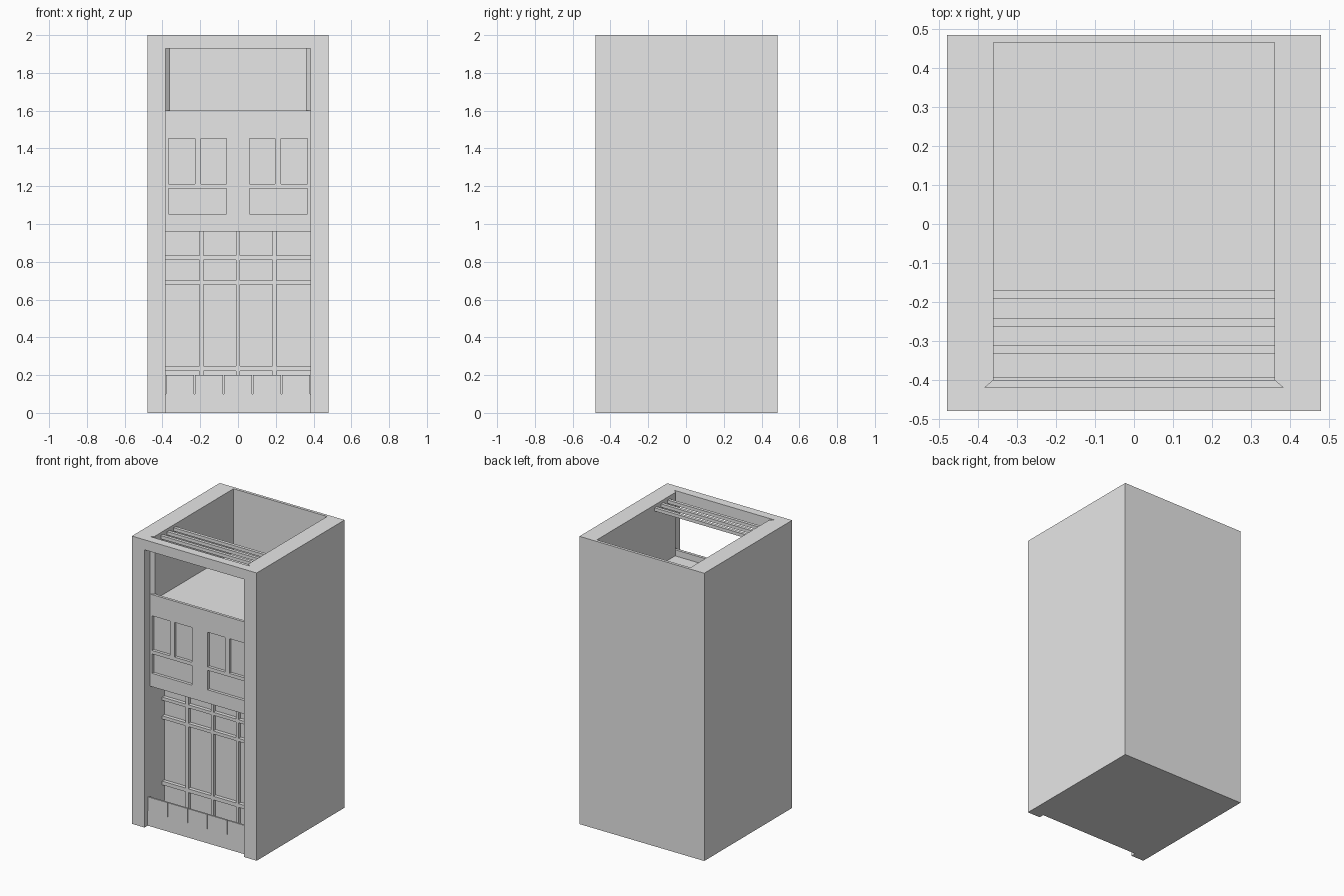
import bpy
import bmesh

cube = bpy.data.objects.get("Cube")
if cube:
    bpy.data.objects.remove(cube, do_unlink=True)

GREY = (0.8, 0.8, 0.8, 1.0)
stone = bpy.data.materials.new("plain_grey")
stone.use_nodes = True
stone.diffuse_color = GREY
stone.node_tree.nodes["Principled BSDF"].inputs["Base Color"].default_value = GREY

W, FRONT, BACK, TOP = 0.48, -0.48, 0.485, 2.0   # outer block
BAY, SHAFT = 0.383, 0.36                        # half widths of the front bay and shaft
FACE, INNER = -0.42, -0.40                      # facade plane and shaft front


def finish(name, bm):
    mesh = bpy.data.meshes.new(name)
    bm.to_mesh(mesh)
    bm.free()
    mesh.materials.append(stone)
    obj = bpy.data.objects.new(name, mesh)
    bpy.context.collection.objects.link(obj)
    return obj


def prism(name, plan, z0, z1):
    """Extrude a plan outline between two heights."""
    bm = bmesh.new()
    low = [bm.verts.new((x, y, z0)) for x, y in plan]
    high = [bm.verts.new((x, y, z1)) for x, y in plan]
    bm.faces.new(low)
    bm.faces.new(high)
    for i in range(len(plan)):
        j = (i + 1) % len(plan)
        bm.faces.new((low[i], low[j], high[j], high[i]))
    bmesh.ops.recalc_face_normals(bm, faces=bm.faces)
    return finish(name, bm)


def box(name, x0, x1, y0, y1, z0, z1):
    return prism(name, [(x0, y0), (x1, y0), (x1, y1), (x0, y1)], z0, z1)


def mirrored(half):
    """Complete a right-hand outline with its mirror image."""
    return half + [(-x, y) for x, y in reversed(half)]


def notched(depth_y):
    """Outer block with a bay cut into its front as far as depth_y."""
    return mirrored([(BAY, depth_y), (BAY, FRONT), (W, FRONT), (W, BACK)])


# Main block, in storeys: base, door niche, upper storey, open shaft
prism("base", notched(-0.445), 0, 0.1)
prism("door_storey", notched(-0.26), 0.1, 0.96)
prism("upper_storey", notched(-0.395), 0.96, 1.56)
prism("shaft_walls", mirrored([(SHAFT, 0.465), (SHAFT, INNER), (BAY, FACE),
                               (BAY, FRONT), (W, FRONT), (W, BACK)]), 1.56, TOP)
box("lintel", -BAY, BAY, FRONT, FACE, 1.93, TOP)

# Upper facade with sunken panels
xs = [0.06, 0.195, 0.227, 0.367, BAY]
xs = [-x for x in reversed(xs)] + xs
zs = [0.96, 1.053, 1.188, 1.212, 1.453, 1.6]
bm = bmesh.new()
grid = [[bm.verts.new((x, FACE, z)) for x in xs] for z in zs]
pockets = []
for r in range(len(zs) - 1):
    for c in range(len(xs) - 1):
        face = bm.faces.new((grid[r][c], grid[r][c + 1], grid[r + 1][c + 1], grid[r + 1][c]))
        wide = r == 1 and c in (1, 2, 3, 5, 6, 7)
        tall = r == 3 and c in (1, 3, 5, 7)
        if wide or tall:
            pockets.append(face)
new = bmesh.ops.extrude_face_region(bm, geom=pockets)["geom"]
bmesh.ops.translate(bm, vec=(0, 0.02, 0),
                    verts=[g for g in new if isinstance(g, bmesh.types.BMVert)])
stale = [f for f in pockets if f.is_valid]
if stale:
    bmesh.ops.delete(bm, geom=stale, context="FACES_ONLY")
finish("upper_facade", bm)

# Solid edges behind the facade: sill below, parapet lip above
box("facade_sill", -BAY, BAY, FACE + 0.001, -0.39, 0.96, 1.04)
prism("facade_lip", mirrored([(BAY, FACE + 0.001), (SHAFT, INNER)]), 1.47, 1.6)

# Slats across the shaft opening
for i, y in enumerate((-0.323, -0.252, -0.181)):
    box(f"shaft_slat_{i + 1}", -SHAFT, SHAFT, y - 0.011, y + 0.011, 1.957, 1.98)

# Door grid: mullions and rails
for i, x in enumerate((-0.193, 0, 0.193)):
    box(f"door_mullion_{i + 1}", x - 0.01, x + 0.01, -0.285, -0.26, 0.1, 0.96)
for i, (z0, z1) in enumerate(((0.222, 0.248), (0.68, 0.702), (0.81, 0.832))):
    box(f"door_rail_{i + 1}", -BAY, BAY, -0.285, -0.26, z0, z1)

# Low front wall of five thin slabs
slab = 2 * BAY / 5
for i in range(5):
    x = -BAY + i * slab
    box(f"front_slab_{i + 1}", x + 0.002, x + slab - 0.002, -0.445, -0.433, 0.1, 0.2)
